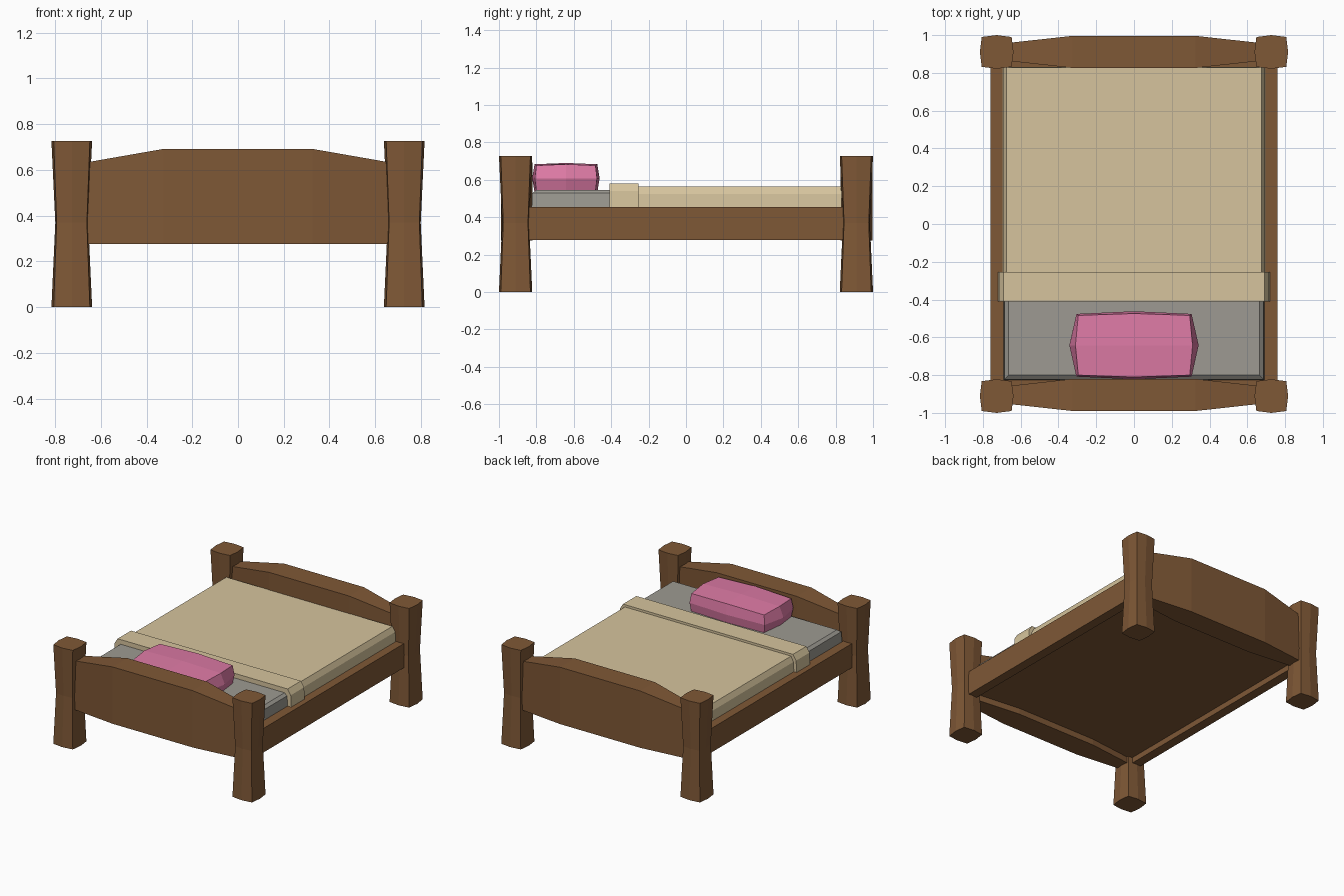
import bpy, bmesh

if "Cube" in bpy.data.objects:
    bpy.data.objects.remove(bpy.data.objects["Cube"])


def material(name, r, g, b):
    """Flat colour given as sRGB 0-255, stored as linear."""
    lin = [((c / 255 + 0.055) / 1.055) ** 2.4 for c in (r, g, b)]
    m = bpy.data.materials.new(name)
    m.diffuse_color = (*lin, 1)
    m.use_nodes = True
    m.node_tree.nodes["Principled BSDF"].inputs["Base Color"].default_value = m.diffuse_color
    return m


WOOD = material("brown wood", 127, 88, 54)
CREAM = material("cream blanket", 214, 196, 157)
GREY = material("grey sheet", 157, 154, 146)
PINK = material("pink pillow", 221, 122, 165)


def loft(name, rings, mat):
    """Solid skinned through rings of equal length, with flat end caps."""
    bm = bmesh.new()
    loops = [[bm.verts.new(p) for p in ring] for ring in rings]
    n = len(loops[0])
    for a, b in zip(loops, loops[1:]):
        for i in range(n):
            j = (i + 1) % n
            bm.faces.new((a[i], a[j], b[j], b[i]))
    bm.faces.new(loops[0])
    bm.faces.new(loops[-1])
    return finish(name, bm, mat)


def finish(name, bm, mat):
    bmesh.ops.recalc_face_normals(bm, faces=bm.faces)
    me = bpy.data.meshes.new(name)
    bm.to_mesh(me)
    bm.free()
    me.materials.append(mat)
    ob = bpy.data.objects.new(name, me)
    bpy.context.collection.objects.link(ob)
    return ob


def rect(x, y0, y1, z):
    return [(-x, y0, z), (x, y0, z), (x, y1, z), (-x, y1, z)]


def box(name, x0, x1, y0, y1, z0, z1, mat):
    ring = [(x0, y0), (x1, y0), (x1, y1), (x0, y1)]
    return loft(name, [[(x, y, z) for x, y in ring] for z in (z0, z1)], mat)


# Corner posts: bulged square section with a narrow waist
def post_ring(cx, cy, z, m, c):
    pts = [(c, c), (0, m), (-c, c), (-m, 0), (-c, -c), (0, -m), (c, -c), (m, 0)]
    return [(cx + x, cy + y, z) for x, y in pts]


for sx in (-1, 1):
    for sy in (-1, 1):
        name = ("head" if sy < 0 else "foot") + ("_left" if sx < 0 else "_right") + "_post"
        rings = [post_ring(sx * 0.727, sy * 0.911, z, m, c)
                 for z, m, c in ((0, 0.089, 0.079), (0.37, 0.072, 0.066), (0.727, 0.089, 0.079))]
        loft(name, rings, WOOD)

# Headboard and footboard: thicker and taller in the middle
for name, cy in (("headboard", -0.905), ("footboard", 0.911)):
    loft(name, [[(x, cy - t, 0.275), (x, cy + t, 0.275), (x, cy + t, top), (x, cy - t, top)]
                for x, t, top in ((-0.68, 0.046, 0.63), (-0.325, 0.085, 0.692),
                                  (0.325, 0.085, 0.692), (0.68, 0.046, 0.63))], WOOD)

# Side rails and the slab between them
for side, s in (("left", -1), ("right", 1)):
    x0, x1 = sorted((s * 0.69, s * 0.76))
    box(side + "_rail", x0, x1, -0.87, 0.87, 0.278, 0.455, WOOD)
box("bed_base", -0.7, 0.7, -0.87, 0.87, 0.32, 0.44, WOOD)

# Mattress with a chamfered top edge
loft("mattress", [rect(0.692, -0.826, 0.80, 0.43), rect(0.685, -0.822, 0.80, 0.528),
                  rect(0.665, -0.80, 0.79, 0.546)], GREY)

# Blanket and its folded-over band
loft("blanket", [rect(0.698, -0.30, 0.832, 0.44), rect(0.693, -0.30, 0.832, 0.525),
                 rect(0.674, -0.30, 0.828, 0.563)], CREAM)
loft("blanket_fold", [rect(0.72, -0.41, -0.255, 0.45), rect(0.715, -0.41, -0.255, 0.54),
                      rect(0.69, -0.41, -0.255, 0.58)], CREAM)

# Pillow: subdivided box puffed out towards its middle
bm = bmesh.new()
bmesh.ops.create_cube(bm, size=2)
bmesh.ops.subdivide_edges(bm, edges=bm.edges, cuts=1, use_grid_fill=True)
for v in bm.verts:
    x, y, z = (round(c) for c in v.co)
    fx, fy, fz = 1 - abs(x), 1 - abs(y), 1 - abs(z)
    v.co = (x * (0.295 + 0.015 * fy + 0.01 * fz + 0.022 * fy * fz),
            -0.642 + y * (0.158 + 0.01 * fx + 0.008 * fz + 0.004 * fx * fz),
            0.608 + z * (0.068 + 0.007 * fx + 0.007 * fy))
finish("pillow", bm, PINK)
